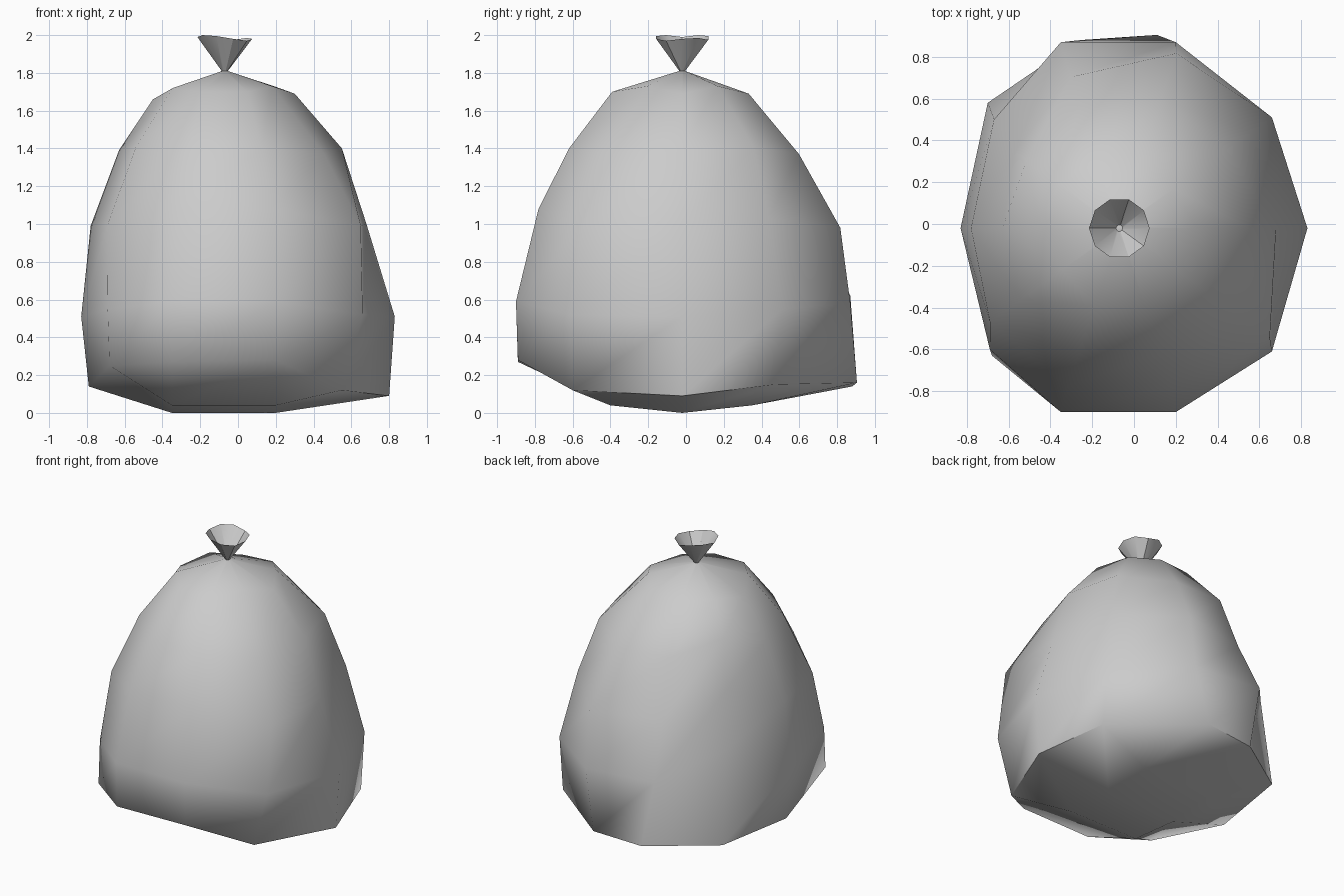
import bpy, bmesh, math

if "Cube" in bpy.data.objects:
    bpy.data.objects.remove(bpy.data.objects["Cube"])

CX, CY, N = -0.07, -0.02, 10


def polar(i, r, z):
    a = 2 * math.pi * i / N
    return (CX + r * math.cos(a), CY + r * math.sin(a), z)


def loft(name, rings, cap_start, cap_end, angle):
    bm = bmesh.new()
    vr = [[bm.verts.new(p) for p in ring] for ring in rings]
    for a, b in zip(vr, vr[1:]):
        for i in range(N):
            j = (i + 1) % N
            bm.faces.new((a[i], a[j], b[j], b[i]))
    if cap_start:
        # bottom patch is two quads meeting on the centre line
        s = vr[0]
        bm.faces.new([s[i] for i in (5, 4, 3, 2, 1, 0)])
        bm.faces.new([s[i] for i in (0, 9, 8, 7, 6, 5)])
    if cap_end:
        bm.faces.new(vr[-1])
    bmesh.ops.remove_doubles(bm, verts=bm.verts, dist=0.0005)
    if cap_start:
        bmesh.ops.recalc_face_normals(bm, faces=bm.faces)
    me = bpy.data.meshes.new(name)
    bm.to_mesh(me)
    bm.free()
    ob = bpy.data.objects.new(name, me)
    bpy.context.collection.objects.link(ob)
    bpy.ops.object.select_all(action='DESELECT')
    ob.select_set(True)
    bpy.context.view_layer.objects.active = ob
    bpy.ops.object.shade_smooth_by_angle(angle=math.radians(angle))
    return ob


# Underside patch: paired corners share a point and get merged
R, L = 0.20, -0.35
base = [(R, CY, 0), (R, .35, .04), (R, .35, .04), (L, .35, .04), (L, .35, .04),
        (L, CY, 0), (L, -.40, .04), (L, -.40, .04), (R, -.40, .04), (R, -.40, .04)]

# Sagging lower edge of the bag
low = [(.80, -.02, .09), (.66, .47, .15), (.11, .905, .16), (-.26, .88, .14),
       (-.70, .58, .15), (-.79, -.02, .14), (-.68, -.63, .25), (-.35, -.89, .27),
       (.20, -.89, .28), (.55, -.60, .12)]

# Widest ring, given as points because it is squarish
belly = [(.83, -.02, .51), (.66, .51, .55), (.20, .87, .58), (-.35, .87, .62),
         (-.67, .50, .80), (-.83, -.02, .51), (-.69, -.60, .55), (-.35, -.90, .59),
         (.20, -.90, .59), (.66, -.61, .52)]

# Upper rings: radius and height per spoke
upper_r = [
    [.75, .78, .88, .76, .62, .71, .765, .80, .80, .89],
    [.62, .64, .65, .62, .55, .56, .58, .63, .63, .65],
    [.37, .32, .37, .36, .36, .38, .34, .39, .39, .31]]
upper_z = [
    [1.0, 1.03, .98, 1.0, 1.16, .99, 1.0, 1.08, 1.08, .99],
    [1.40, 1.41, 1.37, 1.39, 1.50, 1.39, 1.41, 1.40, 1.40, 1.37],
    [1.69, 1.73, 1.69, 1.68, 1.70, 1.66, 1.72, 1.70, 1.70, 1.73]]
upper = [[polar(i, r[i], z[i]) for i in range(N)] for r, z in zip(upper_r, upper_z)]
neck = [polar(i, .016, 1.81) for i in range(N)]

loft("bag_body", [base, low, belly] + upper + [neck], True, True, 70)

# Flared open collar above the tied neck
rim_z = [1.98, 1.985, 1.975, 1.995, 2.0, 1.99, 2.0, 1.995, 1.98, 1.97]
rim = [polar(i, .145, rim_z[i]) for i in range(N)]
loft("tied_collar", [neck, rim], False, False, 30)
